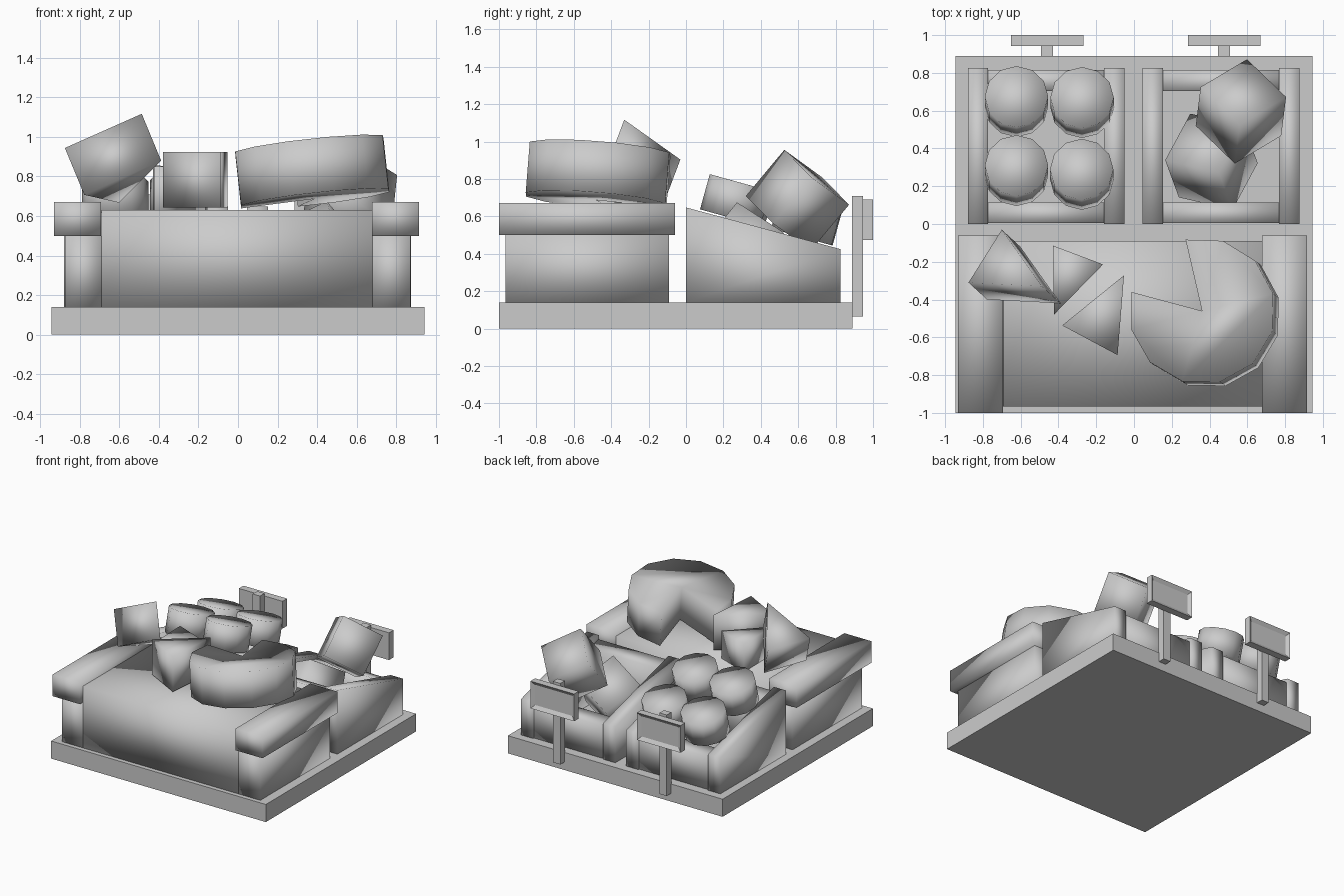
import bpy, bmesh, math
from mathutils import Vector, Matrix

old = bpy.data.objects.get("Cube")
if old:
    bpy.data.objects.remove(old, do_unlink=True)

grey = bpy.data.materials.new("plain grey")
grey.use_nodes = True
grey.diffuse_color = (0.6, 0.6, 0.6, 1)
grey.node_tree.nodes["Principled BSDF"].inputs["Base Color"].default_value = (0.6, 0.6, 0.6, 1)


def add_object(name, bm, smooth=False):
    bmesh.ops.recalc_face_normals(bm, faces=bm.faces)
    for f in bm.faces:
        f.smooth = smooth
    mesh = bpy.data.meshes.new(name)
    bm.to_mesh(mesh)
    bm.free()
    mesh.materials.append(grey)
    obj = bpy.data.objects.new(name, mesh)
    bpy.context.collection.objects.link(obj)
    return obj


def prism(name, base, offset, smooth=False):
    """Solid swept from a flat polygon along an offset."""
    bm = bmesh.new()
    face = bm.faces.new([bm.verts.new(p) for p in base])
    new = bmesh.ops.extrude_face_region(bm, geom=[face], use_keep_orig=True)["geom"]
    verts = [v for v in new if isinstance(v, bmesh.types.BMVert)]
    bmesh.ops.translate(bm, verts=verts, vec=Vector(offset))
    return add_object(name, bm, smooth)


def box(name, x0, x1, y0, y1, z0, z1, smooth=False):
    base = [(x0, y0, z0), (x1, y0, z0), (x1, y1, z0), (x0, y1, z0)]
    return prism(name, base, (0, 0, z1 - z0), smooth)


# Base slab
box("base", -0.945, 0.945, -1.0, 0.89, 0, 0.14)

# Front counter with two raised arms
box("counter", -0.69, 0.68, -0.965, -0.09, 0.14, 0.63, True)
for side, b0, b1, a0, a1 in (("right", -0.875, -0.69, -0.932, -0.693),
                             ("left", 0.68, 0.872, 0.678, 0.916)):
    box(side + "_arm_support", b0, b1, -0.965, -0.09, 0.14, 0.5, True)
    box(side + "_arm_rest", a0, a1, -1.0, -0.06, 0.5, 0.672, True)


# Sloped open crates
def slope(y, drop=0.0):
    return 0.648 - 0.27 * y - drop


def crate_wall(name, x0, x1, y0, y1, drop):
    profile = [(x0, y0, 0.14), (x0, y1, 0.14), (x0, y1, slope(y1, drop)), (x0, y0, slope(y0, drop))]
    prism(name, profile, (x1 - x0, 0, 0), True)


for side, x0 in (("right", -0.88), ("left", 0.045)):
    x1, t = x0 + 0.83, 0.108
    crate_wall(side + "_crate_outer_wall", x0, x0 + t, 0, 0.825, 0)
    crate_wall(side + "_crate_inner_wall", x1 - t, x1, 0, 0.825, 0)
    crate_wall(side + "_crate_low_end", x0 + t, x1 - t, 0.705, 0.815, 0.03)
    crate_wall(side + "_crate_high_end", x0 + t, x1 - t, 0.005, 0.115, 0.03)

# Sign posts with framed boards facing the rear
for side, cx in (("right", -0.46), ("left", 0.477)):
    box(side + "_sign_post", cx - 0.032, cx + 0.032, 0.888, 0.945, 0.065, 0.71)
    board = box(side + "_sign_board", cx - 0.192, cx + 0.192, 0.943, 1.0, 0.473, 0.69)
    bm = bmesh.new()
    bm.from_mesh(board.data)
    rear = [f for f in bm.faces if f.normal.y > 0.9]
    bmesh.ops.inset_region(bm, faces=rear, thickness=0.04, depth=-0.018)
    bm.to_mesh(board.data)
    bm.free()

# Four round tubs leaning with the crate slope
for i, (x, y) in enumerate(((-0.622, 0.648), (-0.275, 0.643), (-0.622, 0.283), (-0.277, 0.263))):
    bm = bmesh.new()
    bmesh.ops.create_cone(bm, cap_ends=True, segments=12, radius1=0.168, radius2=0.168, depth=0.195)
    move = Matrix.Translation((x, y, slope(y) + 0.11)) @ Matrix.Rotation(math.radians(-15.5), 4, 'X')
    bmesh.ops.transform(bm, matrix=move, verts=bm.verts)
    add_object(f"round_tub_{i + 1}", bm, True)


# Two tumbled cubes in the other crate
def tumbled_cube(name, centre, x_axis, y_hint):
    x = Vector(x_axis).normalized()
    z = x.cross(Vector(y_hint)).normalized()
    rot = Matrix((x, z.cross(x), z)).transposed().to_4x4()
    bm = bmesh.new()
    bmesh.ops.create_cube(bm, size=0.322)
    bmesh.ops.transform(bm, matrix=Matrix.Translation(centre) @ rot, verts=bm.verts)
    add_object(name, bm, True)


tumbled_cube("upper_cube", (0.566, 0.596, 0.686), (0.207, -0.2, 0.145), (-0.022, -0.21, -0.244))
tumbled_cube("lower_cube", (0.41, 0.33, 0.405), (0.28, -0.064, 0.135), (0.127, 0.245, -0.16))

# Large tilted wheel with a sixth cut out
normal = Vector((-0.11, 0.08, 1)).normalized()
hub = Vector((0.36, -0.46, 0.96))
top = [hub]
for i in range(11):
    a = math.radians(103 - 29.8 * i)
    dx, dy = 0.387 * math.cos(a), 0.387 * math.sin(a)
    top.append(hub + Vector((dx, dy, 0.11 * dx - 0.08 * dy)))
prism("cut_wheel", top, normal * -0.275, True)

# Three wedges on the counter
prism("front_wedge", [(-0.053, -0.272, 0.923), (-0.38, -0.537, 0.923), (-0.087, -0.694, 0.923)],
      (0, 0, -0.28), True)
prism("middle_wedge", [(-0.43, -0.114, 0.855), (-0.164, -0.214, 0.85), (-0.423, -0.479, 0.85)],
      (0, 0, -0.27), True)
prism("leaning_wedge", [(-0.876, -0.31, 0.944), (-0.487, -0.33, 1.117), (-0.7, -0.03, 0.904)],
      (0.098, -0.09, -0.237), True)
